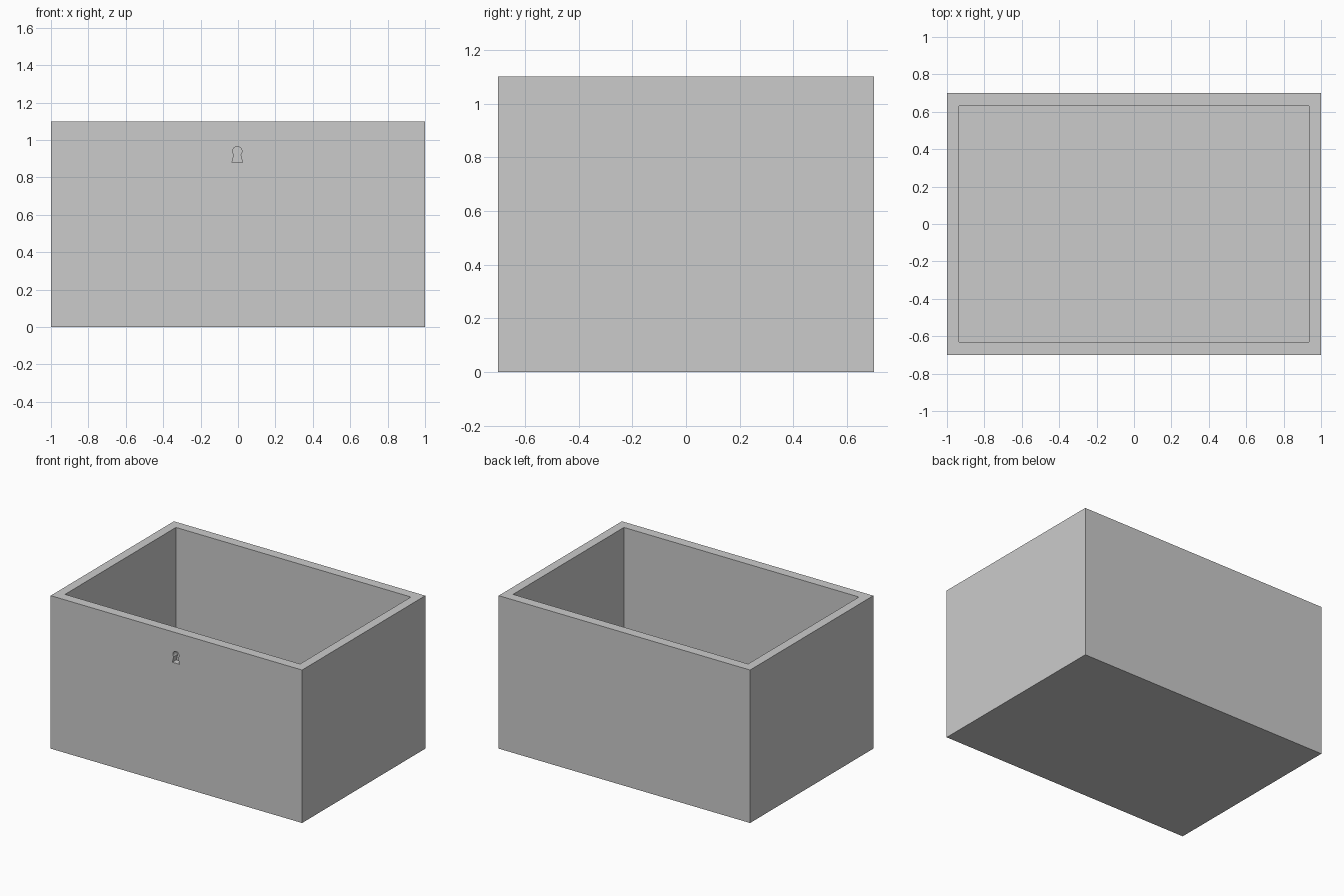
import bpy, bmesh, math

if "Cube" in bpy.data.objects:
    bpy.data.objects.remove(bpy.data.objects["Cube"])

W, D, H = 2.0, 1.4, 1.1
WALL_X, WALL_Y, FLOOR = 0.065, 0.07, 0.07
KEY_X, KEY_Z, KEY_R, KEY_DEPTH = -0.004, 0.94, 0.025, 0.045


def new_object(name, bm):
    bmesh.ops.recalc_face_normals(bm, faces=bm.faces)
    mesh = bpy.data.meshes.new(name)
    bm.to_mesh(mesh)
    bm.free()
    obj = bpy.data.objects.new(name, mesh)
    bpy.context.collection.objects.link(obj)
    return obj


def box(name, size, z0):
    bm = bmesh.new()
    bmesh.ops.create_cube(bm, size=1)
    bmesh.ops.scale(bm, vec=size, verts=bm.verts)
    bmesh.ops.translate(bm, vec=(0, 0, z0 + size[2] / 2), verts=bm.verts)
    return new_object(name, bm)


def cut(target, cutter):
    mod = target.modifiers.new(cutter.name, 'BOOLEAN')
    mod.operation = 'DIFFERENCE'
    mod.solver = 'EXACT'
    mod.object = cutter
    cutter.hide_render = True
    cutter.display_type = 'WIRE'
    bpy.context.view_layer.objects.active = target
    bpy.ops.object.modifier_apply(modifier=mod.name)
    bpy.data.objects.remove(cutter)


# Open-topped chest body
chest = box("chest_body", (W, D, H), 0)
cut(chest, box("inside_cutter", (W - 2 * WALL_X, D - 2 * WALL_Y, H), FLOOR))

# Keyhole recess: round top over a flared slot
profile = [(KEY_X - 0.028, 0.88), (KEY_X + 0.028, 0.88)]
for i in range(17):
    a = math.radians(-45 + 270 * i / 16)
    profile.append((KEY_X + KEY_R * math.cos(a), KEY_Z + KEY_R * math.sin(a)))
bm = bmesh.new()
face = bm.faces.new([bm.verts.new((x, -D / 2 - 0.05, z)) for x, z in profile])
ext = bmesh.ops.extrude_face_region(bm, geom=[face])
moved = [g for g in ext["geom"] if isinstance(g, bmesh.types.BMVert)]
bmesh.ops.translate(bm, vec=(0, 0.05 + KEY_DEPTH, 0), verts=moved)
cut(chest, new_object("keyhole_cutter", bm))
